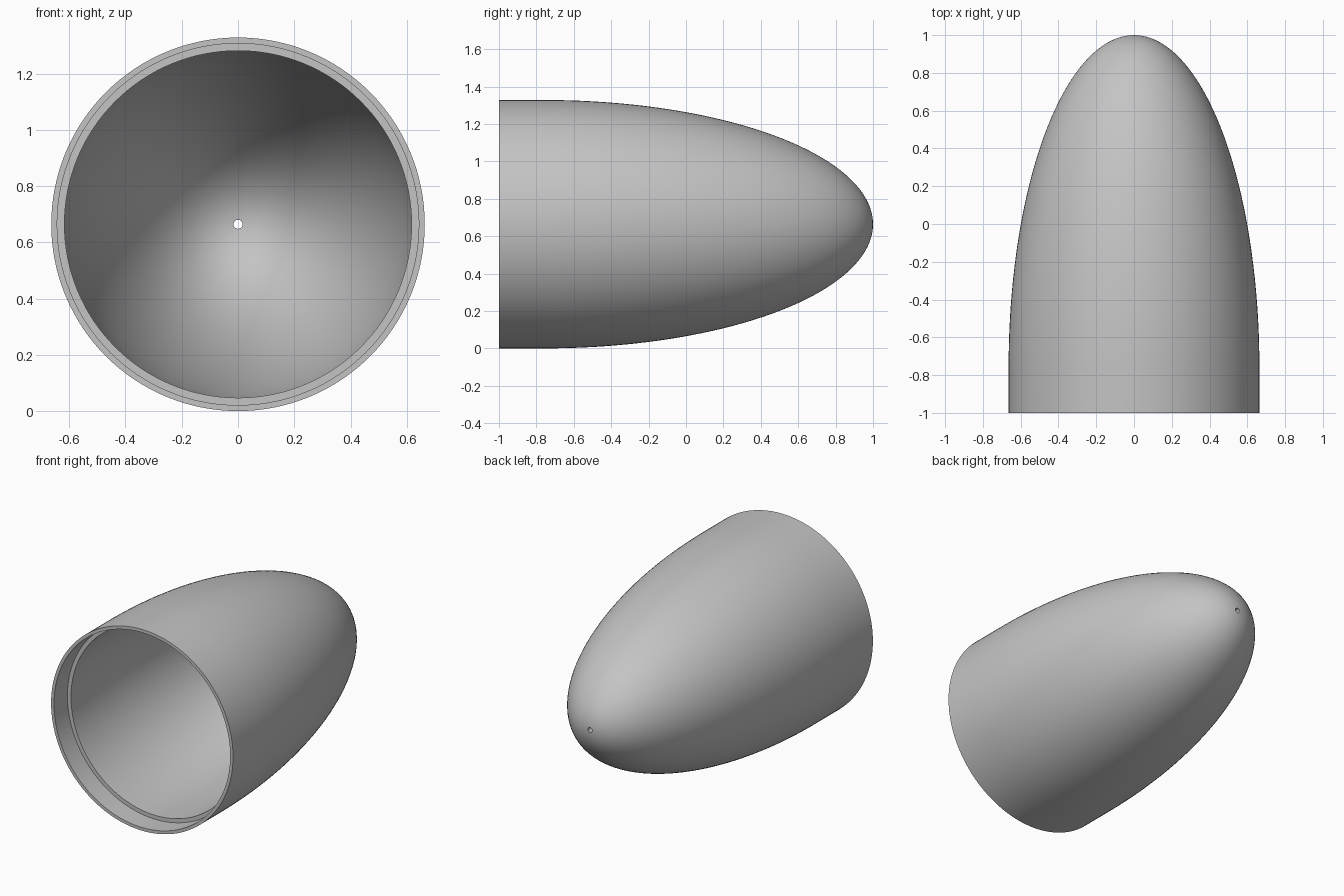
import bpy, bmesh, math
from mathutils import Matrix, Vector

cube = bpy.data.objects.get("Cube")
if cube:
    bpy.data.objects.remove(cube)

RADIUS, WALL, HOLE = 0.664, 0.047, 0.016
START, TIP = -0.76, 1.0          # where the dome begins and ends
LIP_R, LIP_Y = 0.643, -0.86      # counterbore at the open end
SEGMENTS, STEPS = 128, 40

grey = bpy.data.materials.new("light_grey")
grey.use_nodes = True
colour = (0.55, 0.55, 0.55, 1)
grey.diffuse_color = colour
grey.node_tree.nodes["Principled BSDF"].inputs["Base Color"].default_value = colour


def dome(radius, length):
    """Quarter ellipse from the wide end to the edge of the tip hole."""
    end = math.acos(HOLE / radius)
    return [(radius * math.cos(end * i / STEPS),
             START + length * math.sin(end * i / STEPS)) for i in range(STEPS + 1)]


# Closed wall section as (radius, y): outer skin, tip hole, inner skin, lip
outer = dome(RADIUS, TIP - START)
inner = dome(RADIUS - WALL, TIP - START - WALL)
section = [(RADIUS, -1)] + outer + inner[::-1]
section += [(RADIUS - WALL, LIP_Y), (LIP_R, LIP_Y), (LIP_R, -1)]

# Revolve the section around the long axis
bm = bmesh.new()
verts = [bm.verts.new((r, y, 0)) for r, y in section]
edges = [bm.edges.new((a, b)) for a, b in zip(verts, verts[1:] + verts[:1])]
bmesh.ops.spin(bm, geom=verts + edges, cent=(0, 0, 0), axis=(0, 1, 0),
               angle=math.tau, steps=SEGMENTS, use_merge=True)
bmesh.ops.remove_doubles(bm, verts=bm.verts, dist=0.0001)
bmesh.ops.recalc_face_normals(bm, faces=bm.faces)
bmesh.ops.transform(bm, matrix=Matrix.Translation(Vector((0, 0, RADIUS))), verts=bm.verts)

mesh = bpy.data.meshes.new("nose_shell")
bm.to_mesh(mesh)
bm.free()
mesh.materials.append(grey)
shell = bpy.data.objects.new("nose_shell", mesh)
bpy.context.collection.objects.link(shell)

# Smooth skins with crisp rims
bpy.ops.object.select_all(action='DESELECT')
shell.select_set(True)
bpy.context.view_layer.objects.active = shell
bpy.ops.object.shade_smooth_by_angle(angle=math.radians(30))
